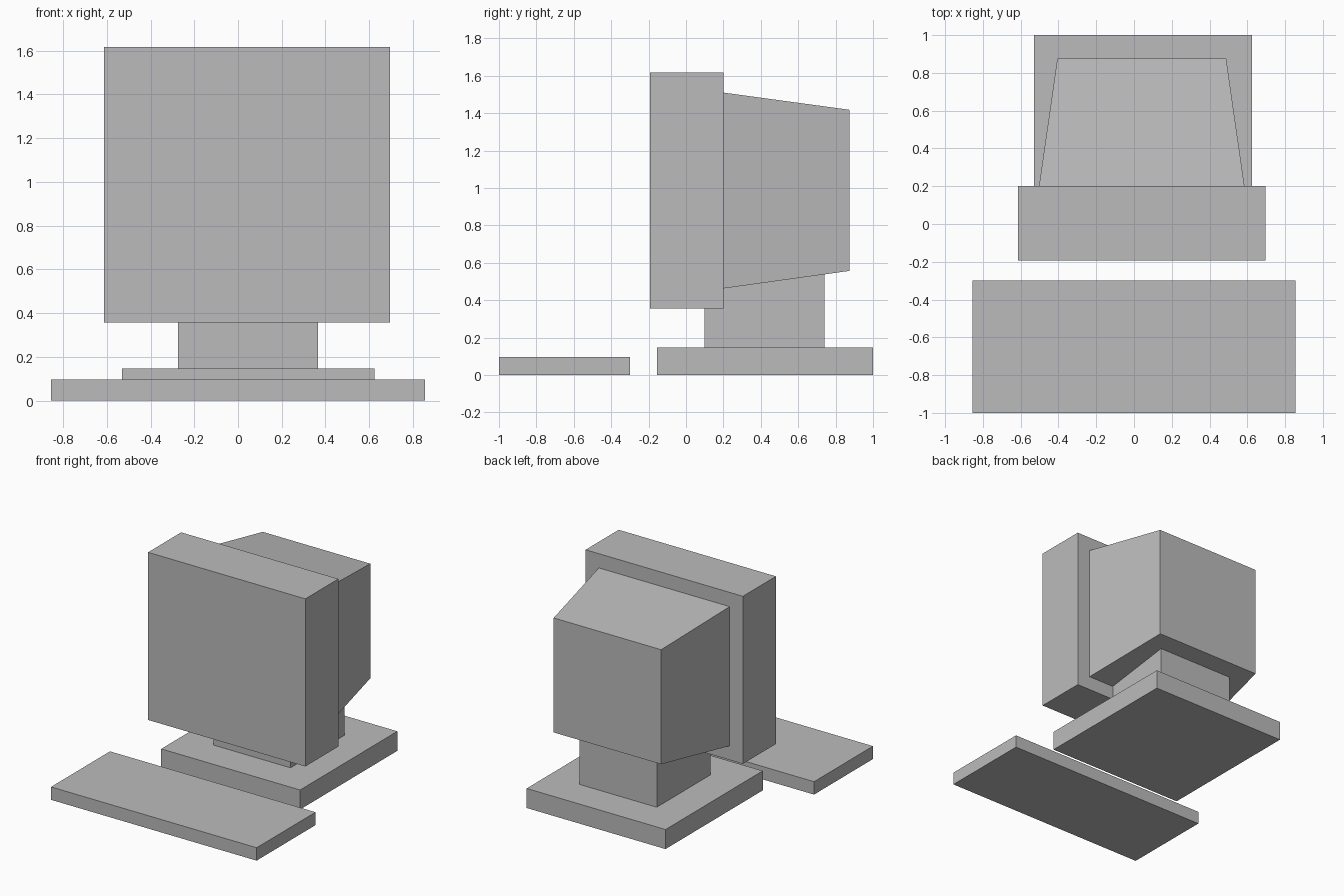
import bpy
import bmesh

cube = bpy.data.objects.get("Cube")
if cube:
    bpy.data.objects.remove(cube, do_unlink=True)

grey = bpy.data.materials.new("plain grey")
grey.use_nodes = True
colour = (0.5, 0.5, 0.5, 1)
grey.diffuse_color = colour
grey.node_tree.nodes["Principled BSDF"].inputs["Base Color"].default_value = colour


def block(name, x, y, z, back_x=None, back_z=None):
    """Box from (low, high) ranges; the back end may have its own x and z ranges."""
    bm = bmesh.new()
    bmesh.ops.create_cube(bm, size=2)
    for v in bm.verts:
        at_back = v.co.y > 0
        xs = back_x if at_back and back_x else x
        zs = back_z if at_back and back_z else z
        v.co = (xs[v.co.x > 0], y[at_back], zs[v.co.z > 0])
    mesh = bpy.data.meshes.new(name)
    bm.to_mesh(mesh)
    bm.free()
    mesh.materials.append(grey)
    obj = bpy.data.objects.new(name, mesh)
    bpy.context.collection.objects.link(obj)
    return obj


# Keyboard slab in front
block("keyboard", (-0.855, 0.855), (-1.0, -0.30), (0, 0.097))

# Stand
block("stand_base", (-0.53, 0.625), (-0.155, 1.0), (0, 0.147))
block("stand_neck", (-0.275, 0.367), (0.10, 0.74), (0.147, 0.56))

# Screen front and tapered rear housing
block("screen_front", (-0.613, 0.695), (-0.193, 0.20), (0.357, 1.617))
block("rear_housing", (-0.503, 0.585), (0.20, 0.875), (0.463, 1.51),
      back_x=(-0.406, 0.488), back_z=(0.557, 1.418))
